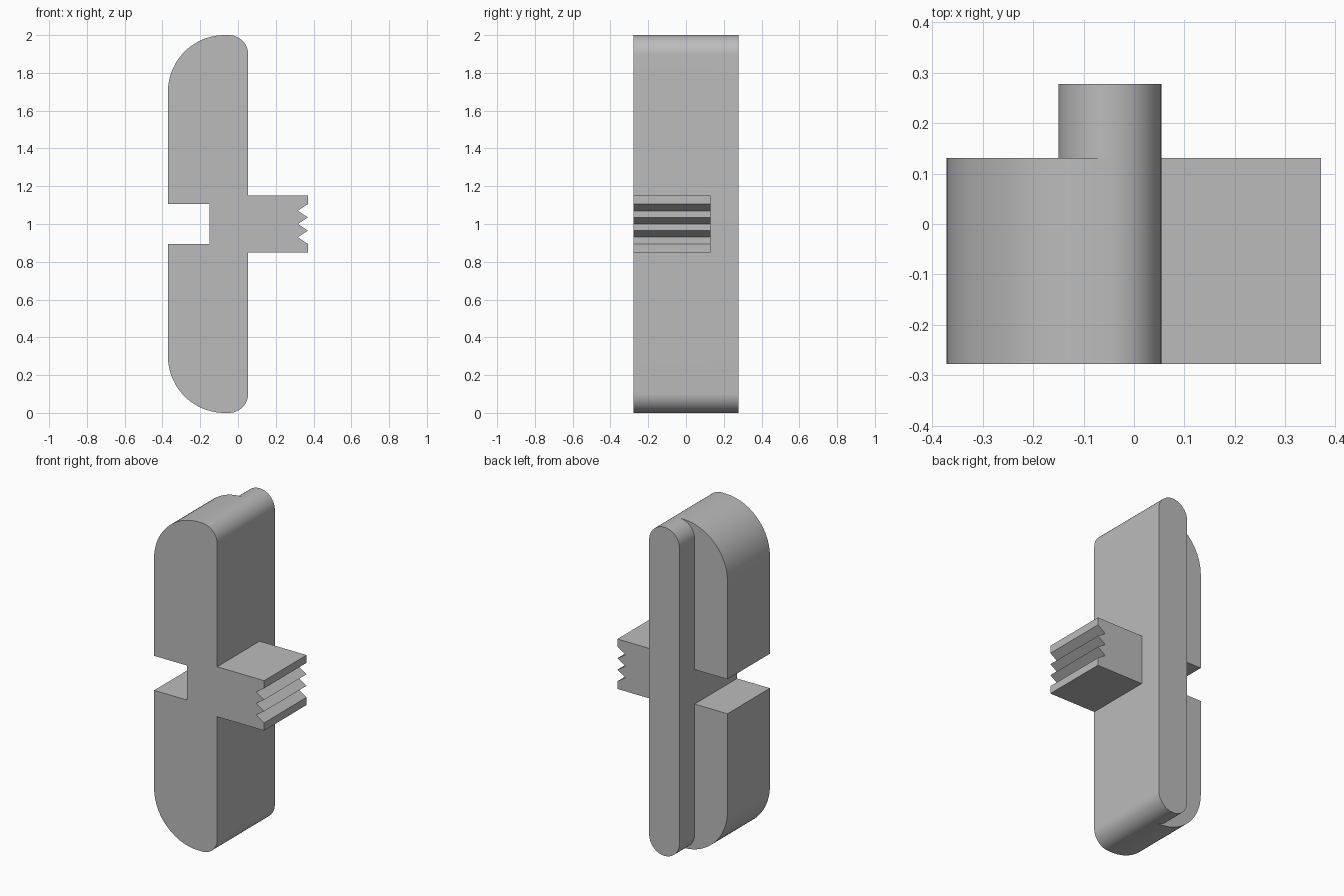
import bpy, bmesh
from math import cos, sin, radians

cube = bpy.data.objects.get("Cube")
if cube:
    bpy.data.objects.remove(cube, do_unlink=True)

grey = bpy.data.materials.new("plain grey")
grey.use_nodes = True
colour = (0.5, 0.5, 0.5, 1)
grey.diffuse_color = colour
grey.node_tree.nodes["Principled BSDF"].inputs["Base Color"].default_value = colour

FRONT, STEP, BACK = -0.277, 0.131, 0.277   # depth levels
LEFT, RIGHT, TIP = -0.371, 0.054, 0.37     # widths of body and tab
SLOT = -0.15                               # slot floor, also rail edge
R_BIG, R_SMALL = 0.3, (RIGHT - SLOT) / 2
HEIGHT, MID = 2.0, 1.0


def arc(cx, cz, r, start, end, steps=20):
    angles = [radians(start + (end - start) * i / steps) for i in range(steps + 1)]
    return [(cx + r * cos(a), cz + r * sin(a)) for a in angles]


def mirrored(upper):
    """Close an upper half outline with its reflection about mid height."""
    return upper + [(x, HEIGHT - z) for x, z in reversed(upper) if abs(z - MID) > 1e-5]


def extrude_profile(name, points, y0, y1):
    bm = bmesh.new()
    face = bm.faces.new([bm.verts.new((x, y0, z)) for x, z in points])
    extruded = bmesh.ops.extrude_face_region(bm, geom=[face])
    moved = [v for v in extruded["geom"] if isinstance(v, bmesh.types.BMVert)]
    bmesh.ops.translate(bm, verts=moved, vec=(0, y1 - y0, 0))
    bmesh.ops.recalc_face_normals(bm, faces=bm.faces)
    mesh = bpy.data.meshes.new(name)
    bm.to_mesh(mesh)
    bm.free()
    mesh.materials.append(grey)
    obj = bpy.data.objects.new(name, mesh)
    bpy.context.collection.objects.link(obj)
    bpy.ops.object.select_all(action="DESELECT")
    obj.select_set(True)
    bpy.context.view_layer.objects.active = obj
    bpy.ops.object.shade_smooth_by_angle(angle=radians(30))
    return obj


# Slotted body with its toothed tab, outlined from the slot over the top to the teeth
slot_half, tab_half, tooth = 0.105, 0.152, 0.035
small_x = RIGHT - R_SMALL
upper = [(SLOT, MID + slot_half), (LEFT, MID + slot_half)]
upper += arc(LEFT + R_BIG, HEIGHT - R_BIG, R_BIG, 180, 90)
upper += arc(small_x, HEIGHT - R_SMALL, R_SMALL, 90, 0)
upper += [(RIGHT, MID + tab_half), (TIP, MID + tab_half)]
upper += [(TIP if i % 2 else TIP - 0.053, MID + i * tooth) for i in (3, 2, 1, 0)]
extrude_profile("toothed_body", mirrored(upper), FRONT, STEP)

# Round-ended rail along the back
rail = arc(small_x, HEIGHT - R_SMALL, R_SMALL, 180, 0, 40)
extrude_profile("back_rail", mirrored(rail), STEP, BACK)
